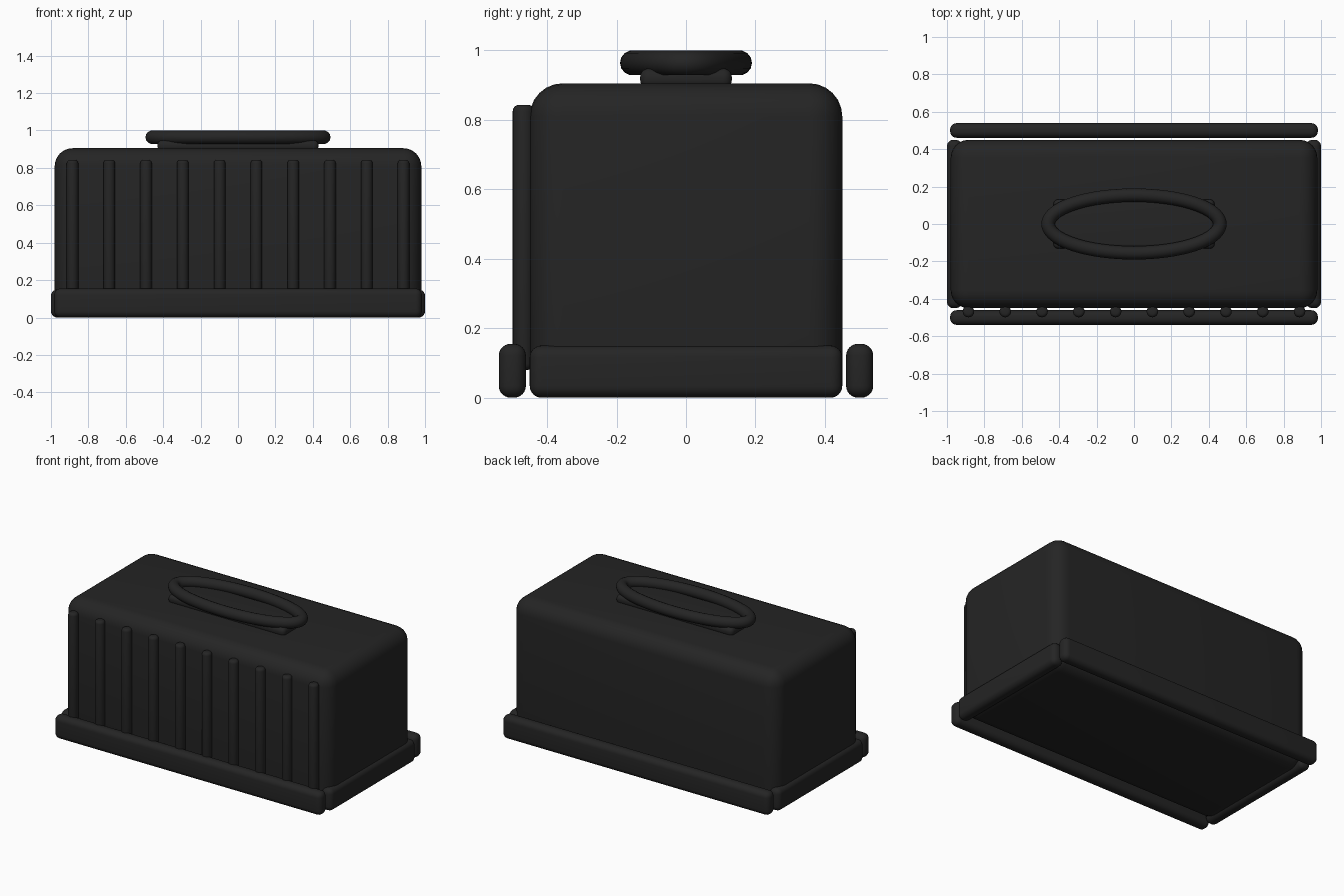
import bpy
import math

cube = bpy.data.objects.get("Cube")
if cube:
    bpy.data.objects.remove(cube, do_unlink=True)

black = bpy.data.materials.new("matte_black")
black.use_nodes = True
black.diffuse_color = (0.018, 0.018, 0.018, 1)
black.node_tree.nodes["Principled BSDF"].inputs["Base Color"].default_value = black.diffuse_color


def finish(obj, name, bevel=0.0, segments=6):
    """Name, colour, round off and smooth a part."""
    obj.name = name
    obj.data.materials.append(black)
    if bevel:
        mod = obj.modifiers.new("rounding", "BEVEL")
        mod.width = bevel
        mod.segments = segments
        mod.limit_method = "ANGLE"
        mod.angle_limit = math.radians(40)
        bpy.ops.object.modifier_apply(modifier=mod.name)
    bpy.ops.object.shade_smooth_by_angle(angle=math.radians(35))
    return obj


def rounded_box(name, low, high, bevel):
    centre = [(a + b) / 2 for a, b in zip(low, high)]
    bpy.ops.mesh.primitive_cube_add(size=1, location=centre)
    obj = bpy.context.object
    obj.scale = [b - a for a, b in zip(low, high)]
    bpy.ops.object.transform_apply(location=False, rotation=False, scale=True)
    return finish(obj, name, bevel)


# Main casing
rounded_box("casing", (-0.98, -0.45, 0.01), (0.98, 0.45, 0.905), 0.095)

# Base rails on all four sides
for side, label in ((-1, "front"), (1, "back")):
    y = side * 0.5
    rounded_box(label + "_rail", (-0.983, y - 0.039, 0), (0.983, y + 0.039, 0.155), 0.034)
for side, label in ((-1, "right"), (1, "left")):
    x = side * 0.96
    rounded_box(label + "_rail", (x - 0.04, -0.45, 0), (x + 0.04, 0.45, 0.15), 0.034)

# Row of upright ribs on the front
count = 10
for i in range(count):
    x = -0.885 + 1.77 * i / (count - 1)
    bpy.ops.mesh.primitive_cylinder_add(vertices=24, radius=0.031, depth=0.763,
                                        location=(x, -0.468, 0.4615))
    finish(bpy.context.object, "front_rib_%d" % (i + 1), 0.018, 4)

# Pad beneath the handle
rounded_box("handle_pad", (-0.43, -0.132, 0.89), (0.43, 0.132, 0.948), 0.025)

# Oval handle ring: an ellipse swept with an even round tube
curve = bpy.data.curves.new("handle_path", "CURVE")
curve.dimensions = "3D"
curve.bevel_depth = 0.036
curve.bevel_resolution = 5
steps = 96
path = curve.splines.new("POLY")
path.points.add(steps - 1)
path.use_cyclic_u = True
for i, point in enumerate(path.points):
    a = math.tau * i / steps
    point.co = (0.459 * math.cos(a), 0.154 * math.sin(a), 0, 1)
handle = bpy.data.objects.new("handle_ring", curve)
handle.location.z = 0.964
bpy.context.collection.objects.link(handle)
bpy.ops.object.select_all(action="DESELECT")
handle.select_set(True)
bpy.context.view_layer.objects.active = handle
bpy.ops.object.convert(target="MESH")
finish(bpy.context.object, "handle_ring")
